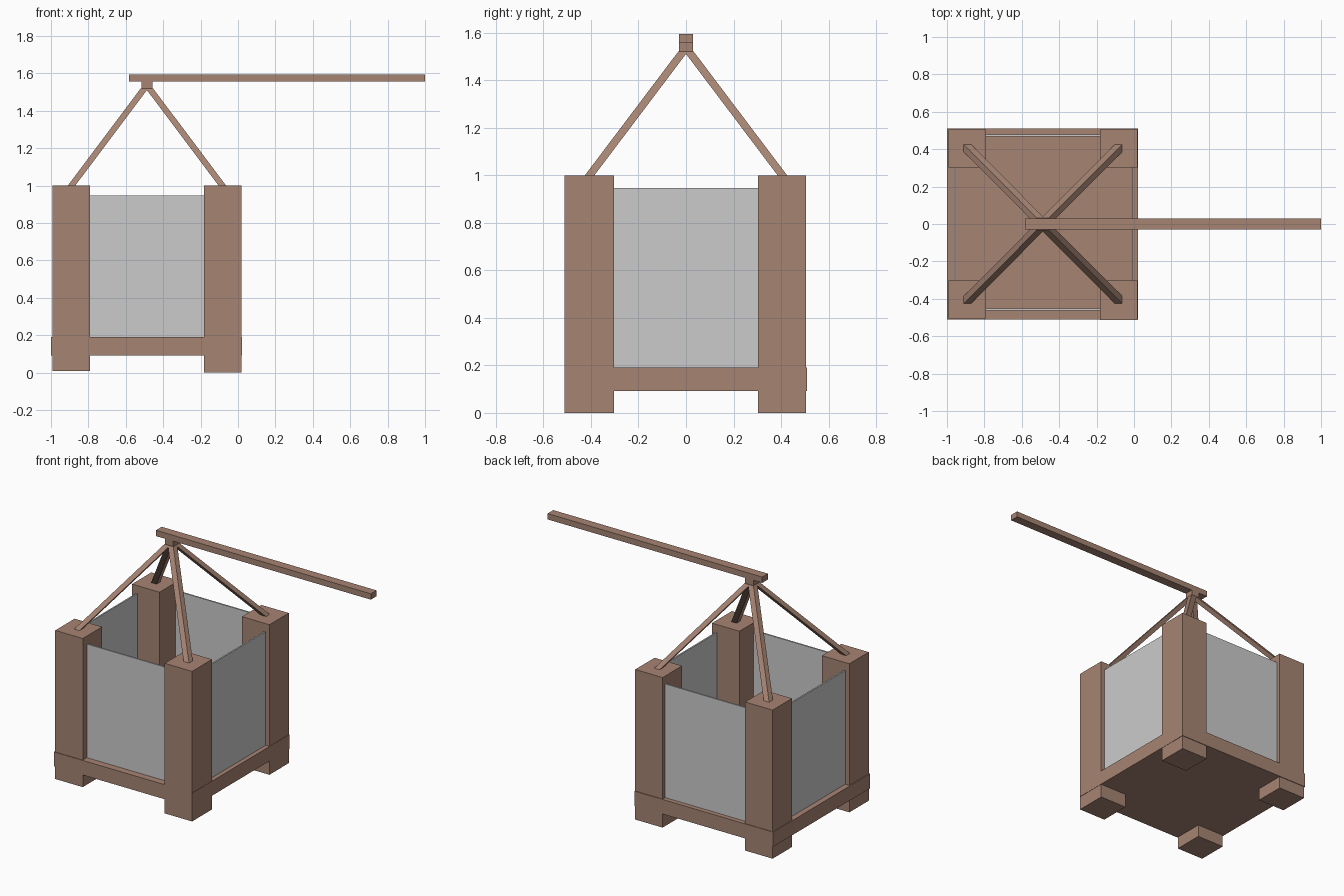
import bpy, bmesh

if "Cube" in bpy.data.objects:
    bpy.data.objects.remove(bpy.data.objects["Cube"])

wood = bpy.data.materials.new("brown_wood")
wood.diffuse_color = (0.38, 0.23, 0.17, 1)
wood.use_nodes = True
wood.node_tree.nodes["Principled BSDF"].inputs["Base Color"].default_value = wood.diffuse_color

FACES = [(3, 2, 1, 0), (4, 5, 6, 7), (0, 1, 5, 4), (1, 2, 6, 5), (2, 3, 7, 6), (3, 0, 4, 7)]


def prism(name, bottom, top, mat=wood):
    """Six-sided solid between two rectangles, each (x0, x1, y0, y1, z)."""
    verts = []
    for x0, x1, y0, y1, z in (bottom, top):
        verts += [(x0, y0, z), (x1, y0, z), (x1, y1, z), (x0, y1, z)]
    mesh = bpy.data.meshes.new(name)
    mesh.from_pydata(verts, [], FACES)
    if mat:
        mesh.materials.append(mat)
    ob = bpy.data.objects.new(name, mesh)
    bpy.context.collection.objects.link(ob)
    return ob


def box(name, x, y, z, mat=wood):
    return prism(name, (*x, *y, z[0]), (*x, *y, z[1]), mat)


def square(cx, cy, z, h):
    return (cx - h, cx + h, cy - h, cy + h, z)


# Floor slab
box("floor_slab", (-1.0, 0.022), (-0.51, 0.51), (0.093, 0.19))

# Corner posts and the sloping struts standing on them
CX = -0.487
for sx, side in ((-1, "left"), (1, "right")):
    for sy, end in ((-1, "front"), (1, "back")):
        proud = sx == 1 and sy == -1
        x = (-0.993, -0.79) if sx < 0 else (-0.182, 0.02)
        y = sorted((sy * 0.302, sy * (0.512 if proud else 0.506)))
        box(f"{end}_{side}_post", x, y, (0.01 if sx < 0 else 0.0, 1.0))
        prism(f"{end}_{side}_strut",
              square(CX + sx * 0.411, sy * 0.413, 0.99, 0.02),
              square(CX + sx * 0.013, sy * 0.013, 1.52, 0.02))

# Thin grey wall panels between the posts
T = 0.005
for name, y in (("front_panel", -0.458), ("back_panel", 0.474)):
    box(name, (-0.80, -0.17), (y - T, y + T), (0.18, 0.947), None)
for name, x in (("left_panel", -0.958), ("right_panel", -0.012)):
    box(name, (x - T, x + T), (-0.31, 0.31), (0.18, 0.947), None)

# Hanger block and long lifting beam
box("hanger_block", (CX - 0.03, CX + 0.03), (-0.03, 0.03), (1.515, 1.557))
box("lifting_beam", (-0.583, 1.0), (-0.03, 0.03), (1.556, 1.595))
